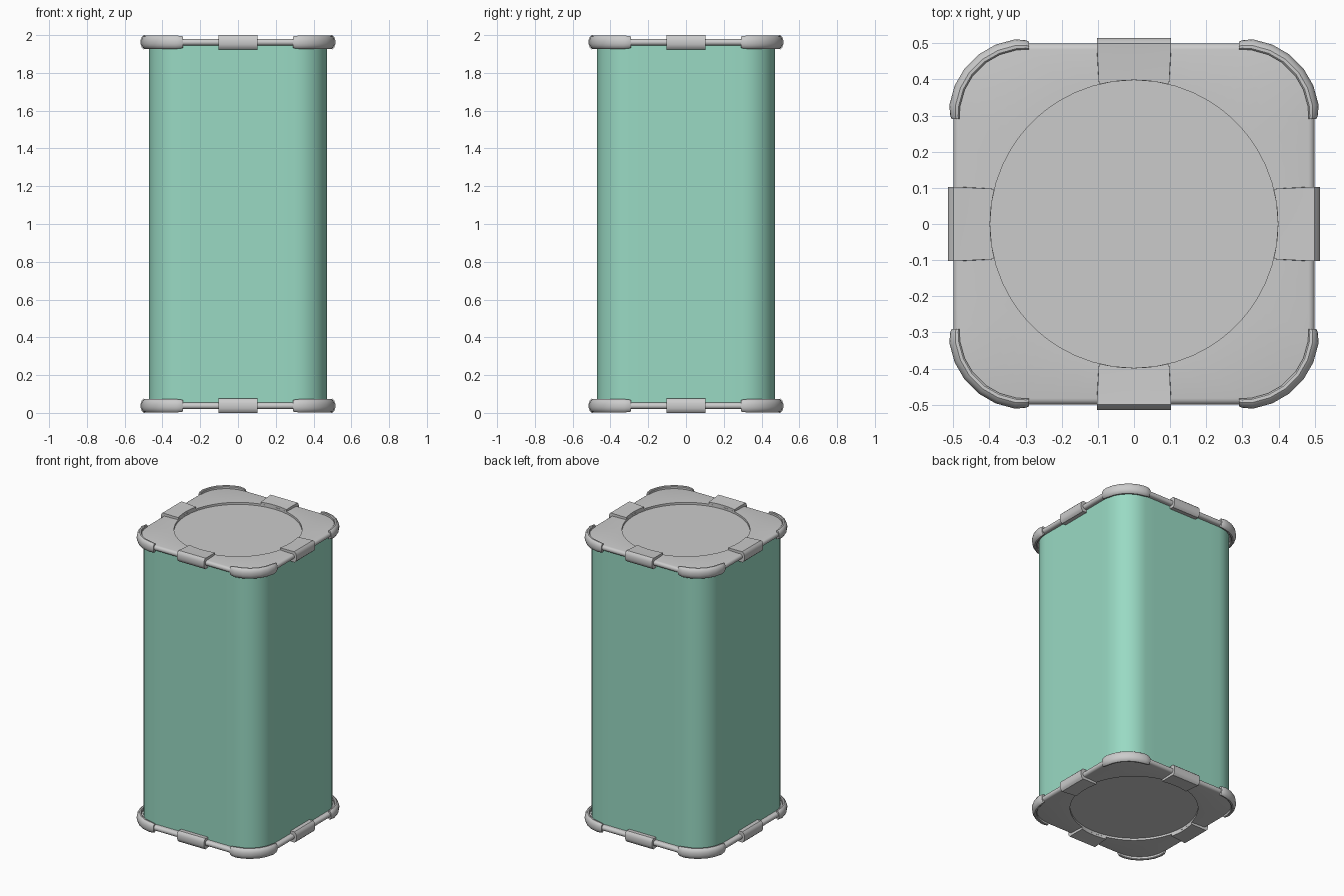
import bpy, bmesh, math

if "Cube" in bpy.data.objects:
    bpy.data.objects.remove(bpy.data.objects["Cube"])

def material(name, col):
    m = bpy.data.materials.new(name)
    m.diffuse_color = (*col, 1)
    m.use_nodes = True
    m.node_tree.nodes["Principled BSDF"].inputs["Base Color"].default_value = m.diffuse_color
    return m

GREY = material("light grey metal", (0.60, 0.60, 0.60))
TEAL = material("soft teal", (0.32, 0.70, 0.55))
MID = 1.9625   # mid height of the top cap

def build(name, loops, mat, close_loops=False, caps=True):
    """Skin a list of equal-length closed loops into a mesh."""
    bm = bmesh.new()
    rings = [[bm.verts.new(p) for p in lp] for lp in loops]
    n = len(rings[0])
    for a, b in zip(rings, rings[1:]):
        for i in range(n):
            j = (i + 1) % n
            bm.faces.new((a[i], a[j], b[j], b[i]))
    if caps:
        bm.faces.new(rings[0])
        bm.faces.new(rings[-1])
    bmesh.ops.recalc_face_normals(bm, faces=bm.faces)
    me = bpy.data.meshes.new(name)
    bm.to_mesh(me)
    bm.free()
    ob = bpy.data.objects.new(name, me)
    bpy.context.collection.objects.link(ob)
    me.materials.append(mat)
    bpy.ops.object.select_all(action='DESELECT')
    ob.select_set(True)
    bpy.context.view_layer.objects.active = ob
    bpy.ops.object.shade_smooth_by_angle(angle=math.radians(35))
    return ob

def rounded_square(half, r, z, arc=8, edge=8):
    pts = []
    c = half - r
    for q in range(4):
        rot = q * math.pi / 2
        quad = [(c + r * math.cos(t), c + r * math.sin(t))
                for t in (math.pi / 2 * k / arc for k in range(arc + 1))]
        quad += [(c - 2 * c * k / edge, half) for k in range(1, edge)]
        for x, y in quad:
            pts.append((x * math.cos(rot) - y * math.sin(rot),
                        x * math.sin(rot) + y * math.cos(rot), z))
    return pts

def circle_like(loop, r, z):
    return [(r * x / math.hypot(x, y), r * y / math.hypot(x, y), z) for x, y, _ in loop]

def spin(loops, q):
    a = q * math.pi / 2
    c, s = math.cos(a), math.sin(a)
    return [[(x * c - y * s, x * s + y * c, z) for x, y, z in lp] for lp in loops]

def flip(loops, bottom):
    return [[(x, y, 2 - z) for x, y, z in lp] for lp in loops] if bottom else loops

# Tall body
build("body", [rounded_square(0.47, 0.17, z) for z in (0.05, 1.95)], TEAL)

# Cap plate: recessed disc, flat rim, half-round edge
base = rounded_square(0.5, 0.2, 0)
plate = [circle_like(base, 0.398, 1.966), circle_like(base, 0.398, 1.98)]
for k in range(9):
    t = math.pi / 2 - math.pi * k / 8
    off = 0.0175 * (1 - math.cos(t))
    plate.append(rounded_square(0.5 - off, 0.2 - off, MID + 0.0175 * math.sin(t)))

# Corner guard: C section swept around the corner, with tapered ends
half_sec = [(0.183, 0.031), (0.187, 0.035), (0.196, 0.0355), (0.205, 0.029),
            (0.211, 0.017), (0.213, 0.006)]
section = half_sec + [(r, -h) for r, h in reversed(half_sec)]

def station(t, ext, s):
    cx = 0.3 + ext * math.sin(t) * -1 if t > 0.8 else 0.3
    cy = 0.3 - ext if t < 0.8 else 0.3
    return [(cx + (0.183 + (r - 0.183) * s) * math.cos(t),
             cy + (0.183 + (r - 0.183) * s) * math.sin(t), MID + h * (0.4 + 0.6 * s))
            for r, h in section]

guard = [station(0, 0.01, 0.72)]
guard += [station(math.radians(a), 0, 0.85 if a in (0, 90) else 1)
          for a in (0, 8, 23, 37, 53, 67, 82, 90)]
guard += [station(math.pi / 2, 0.01, 0.72)]

# Side clip: wraps the edge, inner end follows the disc circle
clip = []
for k in range(9):
    u = -1 + k / 4
    xi, xo = 0.097 * u, 0.102 * u
    yi = math.sqrt(0.398 ** 2 - xi * xi)
    clip.append([(xi, yi, 1.966), (xi, yi, 1.994), (xo, 0.480, 1.998), (xo, 0.500, 2.0),
                 (xo, 0.510, 1.990), (xo, 0.515, 1.975), (xo, 0.515, 1.950),
                 (xo, 0.510, 1.935), (xo, 0.500, 1.925), (xo, 0.460, 1.928),
                 (xo, 0.460, 1.966)])

for bottom, side in ((False, "top"), (True, "bottom")):
    build(side + "_cap", flip(plate, bottom), GREY)
    for q in range(4):
        build(f"{side}_corner_guard_{q}", flip(spin(guard, q), bottom), GREY)
        build(f"{side}_clip_{q}", flip(spin(clip, q), bottom), GREY)
